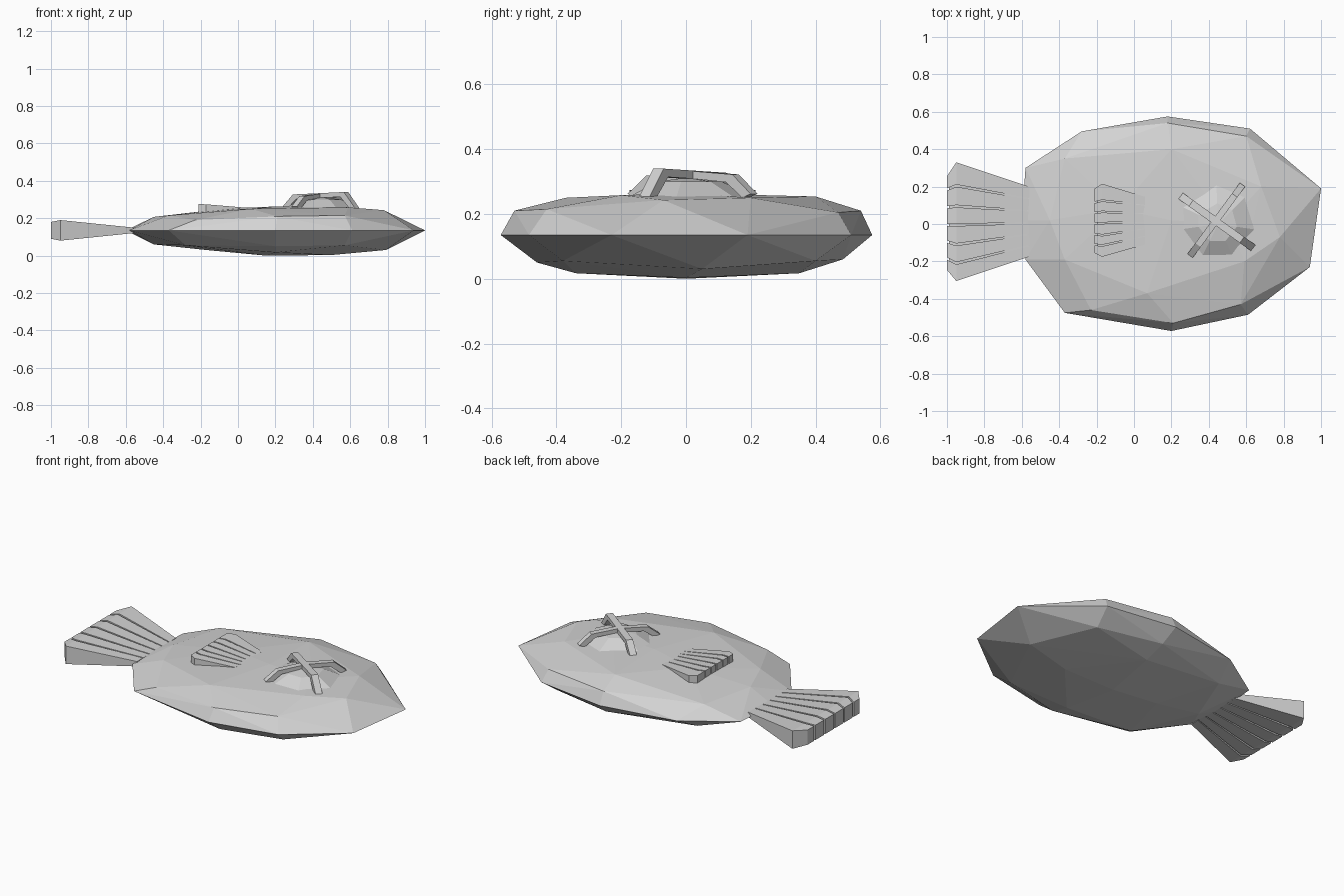
import bpy, bmesh
from mathutils import Vector

cube = bpy.data.objects.get("Cube")
if cube:
    bpy.data.objects.remove(cube, do_unlink=True)

grey = bpy.data.materials.new("plain_grey")
grey.use_nodes = True
colour = (0.65, 0.65, 0.65, 1)
grey.diffuse_color = colour
for node in grey.node_tree.nodes:
    if node.type == 'BSDF_PRINCIPLED':
        node.inputs["Base Color"].default_value = colour


def finish(name, bm):
    bmesh.ops.recalc_face_normals(bm, faces=bm.faces)
    mesh = bpy.data.meshes.new(name)
    bm.to_mesh(mesh)
    bm.free()
    mesh.materials.append(grey)
    obj = bpy.data.objects.new(name, mesh)
    bpy.context.collection.objects.link(obj)
    return obj


def hull(name, points):
    bm = bmesh.new()
    verts = [bm.verts.new(p) for p in points]
    result = bmesh.ops.convex_hull(bm, input=verts)
    spare = [v for v in bm.verts if not v.link_faces]
    bmesh.ops.delete(bm, geom=spare, context='VERTS')
    return finish(name, bm)


def loft(bm, sections):
    rings = [[bm.verts.new(p) for p in s] for s in sections]
    for a, b in zip(rings, rings[1:]):
        for i in range(4):
            j = (i + 1) % 4
            bm.faces.new((a[i], a[j], b[j], b[i]))
    bm.faces.new(rings[0])
    bm.faces.new(rings[-1])


def fan(name, stations, gap, core):
    """Ribbed fin: stations hold x, low z, high z and the rib borders in y."""
    bm = bmesh.new()
    for i in range(len(stations[0][3]) - 1):
        last = len(stations[0][3]) - 2
        sections = []
        for k, (x, lo, hi, ys) in enumerate(stations):
            g = gap * (0.5 if k == 0 else 1)
            a = ys[i] - (g if i > 0 else 0)
            b = ys[i + 1] + (g if i < last else 0)
            sections.append([(x, a, lo), (x, b, lo), (x, b, hi), (x, a, hi)])
        loft(bm, sections)
    # thinner web that closes the grooves
    web = []
    for k, (x, lo, hi, ys) in enumerate(stations):
        mid, half = (lo + hi) / 2, (hi - lo) / 2 * core
        x += 0.012 * (k == len(stations) - 1)
        a, b = ys[0] - 0.01, ys[-1] + 0.01
        web.append([(x, a, mid - half), (x, b, mid - half),
                    (x, b, mid + half), (x, a, mid + half)])
    loft(bm, web)
    return finish(name, bm)


def bar(name, start, end, outer, inner, width):
    """Arched strap following a profile of (fraction along, z)."""
    s, e = Vector(start), Vector(end)
    side = Vector((s.y - e.y, e.x - s.x)).normalized() * width / 2
    bm = bmesh.new()
    sections = []
    for (t, z), (ti, zi) in zip(outer, inner):
        o, n = s.lerp(e, t), s.lerp(e, ti)
        sections.append([(*(o + side), z), (*(o - side), z),
                         (*(n - side), zi), (*(n + side), zi)])
    loft(bm, sections)
    return finish(name, bm)


# Faceted flat body: rim, upper shoulder, crown, lower shoulder and belly
rim = [(-0.58, 0.30), (-0.28, 0.495), (0.18, 0.575), (0.62, 0.51), (1, 0.19),
       (0.94, -0.23), (0.61, -0.485), (0.2, -0.572), (-0.37, -0.475),
       (-0.58, -0.19), (-0.6, 0.02)]
upper = [(-0.45, 0.02, 0.207), (-0.37, 0.35, 0.205), (0.18, 0.54, 0.21),
         (0.6, 0.47, 0.205), (0.78, -0.07, 0.243), (0.57, -0.43, 0.215),
         (0.21, -0.53, 0.21), (-0.23, -0.46, 0.19), (-0.37, -0.19, 0.215)]
crown = [(0.07, -0.37, 0.25), (0.2, 0.4, 0.254), (-0.08, 0.08, 0.25),
         (0.59, -0.2, 0.258), (0.68, 0.2, 0.25), (0.2, 0.02, 0.263),
         (0.5, 0, 0.264)]
lower = [(-0.45, 0.02, 0.06), (-0.32, 0.35, 0.06), (0.2, 0.485, 0.06),
         (0.6, 0.4, 0.055), (0.79, 0.05, 0.03), (0.57, -0.38, 0.055),
         (0.2, -0.46, 0.05), (-0.28, -0.36, 0.055)]
belly = [(-0.17, 0, 0.03), (0.2, 0.35, 0.017), (0.2, -0.34, 0.017),
         (0.15, 0, 0), (0.5, 0, 0.003)]
hull("body", [(x, y, 0.135) for x, y in rim] + upper + crown + lower + belly)

# Ribbed tail fin
fan("tail_fin", [
    (-0.56, 0.12, 0.15, (0.2, 0.135, 0.07, 0.005, -0.055, -0.115, -0.175)),
    (-0.95, 0.08, 0.19, (0.33, 0.205, 0.095, -0.005, -0.11, -0.21, -0.305)),
    (-1.0, 0.09, 0.18, (0.255, 0.185, 0.09, -0.005, -0.095, -0.185, -0.245)),
], 0.006, 0.72)

# Small ribbed side fin lying on the back
fan("back_fin", [
    (0.06, 0.225, 0.255, (0.145, 0.1, 0.055, 0.01, -0.025, -0.065, -0.11)),
    (-0.17, 0.2, 0.274, (0.215, 0.125, 0.065, 0.005, -0.06, -0.115, -0.175)),
    (-0.21, 0.2, 0.276, (0.19, 0.115, 0.06, 0.005, -0.055, -0.11, -0.155)),
], 0.004, 0.7)

# Faceted eye dome
base = [(0.24, 0.1), (0.44, 0.22), (0.6, 0.15), (0.65, -0.03),
        (0.53, -0.18), (0.36, -0.18), (0.24, -0.03)]
centre = Vector((0.45, 0))
dome = [(x, y, 0.25) for x, y in base]
dome += [(*centre.lerp(Vector(p), 0.5), 0.3) for p in base]
hull("eye_dome", dome + [(0.45, 0, 0.312)])

# Two straps crossed over the eye
bar("eye_strap_long", (0.25, 0.15), (0.64, -0.13),
    [(0, 0.262), (0.14, 0.327), (0.84, 0.34), (1, 0.25)],
    [(0.07, 0.255), (0.19, 0.303), (0.79, 0.314), (0.93, 0.245)], 0.04)
bar("eye_strap_cross", (0.3, -0.17), (0.58, 0.21),
    [(0, 0.262), (0.15, 0.318), (0.5, 0.333), (0.85, 0.322), (1, 0.262)],
    [(0.07, 0.25), (0.2, 0.295), (0.5, 0.31), (0.8, 0.298), (0.93, 0.25)],
    0.035)
